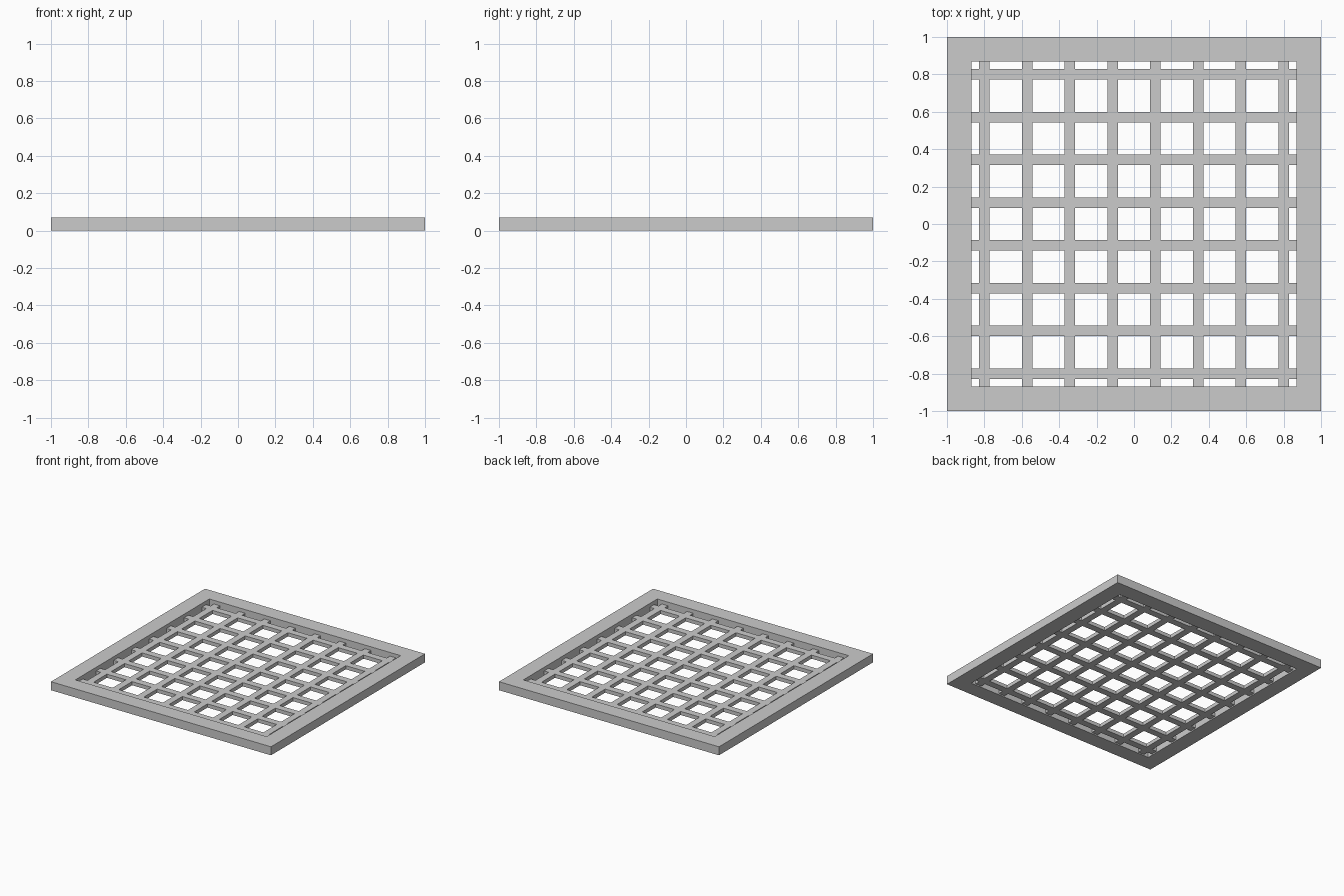
import bpy, bmesh

if "Cube" in bpy.data.objects:
    bpy.data.objects.remove(bpy.data.objects["Cube"])

def box(name, x0, x1, y0, y1, z0, z1):
    bpy.ops.mesh.primitive_cube_add(size=1, location=((x0+x1)/2, (y0+y1)/2, (z0+z1)/2))
    o = bpy.context.object
    o.name = name
    o.scale = (x1-x0, y1-y0, z1-z0)
    return o

OUTER, INNER, HEIGHT = 1.0, 0.87, 0.07
HALF = 0.028

# Square border frame as one closed ring
bm = bmesh.new()
rings = []
for r, z in ((OUTER, 0), (OUTER, HEIGHT), (INNER, HEIGHT), (INNER, 0)):
    rings.append([bm.verts.new((sx*r, sy*r, z)) for sx, sy in ((-1, -1), (1, -1), (1, 1), (-1, 1))])
for a, b in zip(rings, rings[1:] + rings[:1]):
    for i in range(4):
        j = (i+1) % 4
        bm.faces.new((a[i], a[j], b[j], b[i]))
bmesh.ops.recalc_face_normals(bm, faces=bm.faces)
mesh = bpy.data.meshes.new("border_frame")
bm.to_mesh(mesh)
bpy.context.collection.objects.link(bpy.data.objects.new("border_frame", mesh))

# Crossing grate bars, recessed in the frame
for i in range(8):
    p = -0.8 + i*1.6/7
    box("long_bar", -INNER, INNER, p-HALF, p+HALF, 0.01, 0.04)
    box("cross_bar", p-HALF, p+HALF, -INNER, INNER, 0.01, 0.04)
